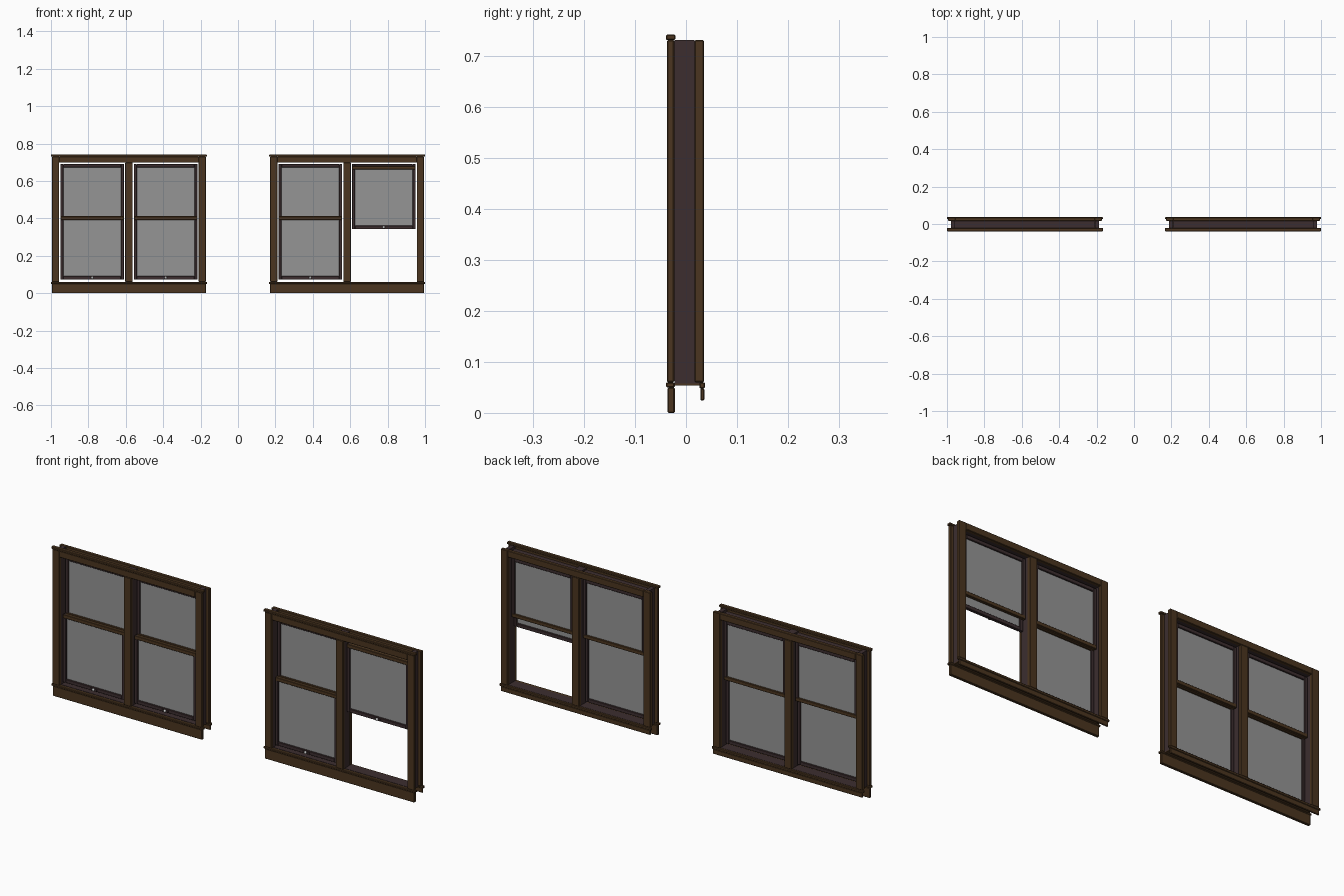
import bpy, bmesh
from mathutils import Matrix, Vector

cube = bpy.data.objects.get("Cube")
if cube:
    bpy.data.objects.remove(cube, do_unlink=True)


def material(name, r, g, b, alpha=1.0):
    m = bpy.data.materials.new(name)
    m.use_nodes = True
    m.diffuse_color = (r, g, b, alpha)
    shader = m.node_tree.nodes["Principled BSDF"]
    shader.inputs["Base Color"].default_value = (r, g, b, 1)
    shader.inputs["Alpha"].default_value = alpha
    shader.inputs["Roughness"].default_value = 0.6
    return m


WOOD = material("brown wood", 0.07, 0.036, 0.014)
LINER = material("dark plum liner", 0.045, 0.027, 0.028)
GLASS = material("grey glass", 0.30, 0.30, 0.30, 0.65)
METAL = material("pale metal", 0.55, 0.55, 0.55)


def finish(name, bm, mat, bevel=0.0):
    mesh = bpy.data.meshes.new(name)
    bm.to_mesh(mesh)
    bm.free()
    mesh.materials.append(mat)
    ob = bpy.data.objects.new(name, mesh)
    bpy.context.collection.objects.link(ob)
    if bevel:
        mod = ob.modifiers.new("soft edge", 'BEVEL')
        mod.width = bevel
        mod.segments = 1
    return ob


def boxes(name, mat, items, bevel=0.0):
    """Join boxes given as (x range, y range, z range) into one part."""
    bm = bmesh.new()
    for ranges in items:
        low = Vector([r[0] for r in ranges])
        high = Vector([r[1] for r in ranges])
        size = Matrix.Diagonal((*(high - low), 1))
        bmesh.ops.create_cube(bm, matrix=Matrix.Translation((low + high) / 2) @ size)
    return finish(name, bm, mat, bevel)


# Shared dimensions
HALF, OUTER, INNER, MULL = 0.417, 0.411, 0.373, 0.02
SILL, HEAD, TOP = 0.06, 0.698, 0.73
FRONT, BACK, DEPTH = (-0.037, -0.023), (0.017, 0.035), (-0.023, 0.017)


def casing(name, cx, y):
    """Two side trims, centre mullion trim and header on one face."""
    sides = [((cx - OUTER, cx - INNER), y, (SILL, TOP)),
             ((cx + INNER, cx + OUTER), y, (SILL, TOP)),
             ((cx - MULL, cx + MULL), y, (SILL, HEAD)),
             ((cx - INNER, cx + INNER), y, (HEAD, TOP))]
    boxes(name, WOOD, sides, 0.002)


def sash(name, cx, y, z0, z1, meeting_at_top):
    """Framed pane, with a wooden meeting rail at one end."""
    half, stile, rail = 0.170, 0.016, 0.018
    x0, x1 = cx - half, cx + half
    bottom, top = (z0, z0 + rail), (z1 - rail, z1)
    meet, plain = (top, bottom) if meeting_at_top else (bottom, top)
    boxes(name + "_frame", LINER,
          [((x0, x0 + stile), y, (z0, z1)), ((x1 - stile, x1), y, (z0, z1)),
           ((x0 + stile, x1 - stile), y, plain)], 0.0015)
    boxes(name + "_meeting_rail", WOOD,
          [((x0 + 0.001, x1 - 0.001), (y[0] - 0.001, y[1] + 0.001), meet)], 0.0015)
    bm = bmesh.new()
    ym = sum(y) / 2
    corners = [(x0 + stile, z0 + rail), (x1 - stile, z0 + rail),
               (x1 - stile, z1 - rail), (x0 + stile, z1 - rail)]
    bm.faces.new([bm.verts.new((x, ym, z)) for x, z in corners])
    finish(name + "_glass", bm, GLASS)


def sash_lift(name, cx, y, z):
    """Small lift on the bottom rail: dark plate and pale knob."""
    boxes(name + "_plate", LINER, [((cx - 0.018, cx + 0.018), (y - 0.004, y), (z - 0.004, z + 0.004))])
    bm = bmesh.new()
    bmesh.ops.create_uvsphere(bm, u_segments=12, v_segments=8, radius=0.007,
                              matrix=Matrix.Translation((cx, y - 0.005, z)))
    for f in bm.faces:
        f.smooth = True
    finish(name + "_knob", bm, METAL)


def window(tag, cx, lifts):
    casing(tag + "_front_casing", cx, FRONT)
    casing(tag + "_back_casing", cx, BACK)

    # Jambs, mullion core and head liner between the casings
    boxes(tag + "_jambs", LINER,
          [((cx - 0.395, cx - INNER - 0.001), DEPTH, (SILL, TOP)),
           ((cx + INNER + 0.001, cx + 0.395), DEPTH, (SILL, TOP)),
           ((cx - MULL + 0.001, cx + MULL - 0.001), DEPTH, (SILL, TOP - 0.004)),
           ((cx - INNER, cx + INNER), DEPTH, (HEAD + 0.002, TOP - 0.012))])

    # Sill board with liner on top
    boxes(tag + "_sill_liner", LINER, [((cx - 0.395, cx + 0.395), (-0.023, 0.028), (0.058, 0.061))])
    boxes(tag + "_sill_board", WOOD, [((cx - 0.395, cx + 0.395), (-0.023, 0.028), (0.054, 0.058))])

    # Head cap, sill noses and aprons
    wide, trim = (cx - HALF, cx + HALF), (cx - OUTER, cx + OUTER)
    boxes(tag + "_head_cap", WOOD, [(wide, (-0.039, -0.021), (TOP, 0.741))], 0.002)
    boxes(tag + "_front_sill", WOOD,
          [(wide, (-0.039, -0.022), (0.05, SILL)), (trim, (-0.036, -0.022), (0, 0.05))], 0.002)
    boxes(tag + "_back_sill", WOOD,
          [(wide, (0.026, 0.037), (0.048, SILL)), (trim, (0.028, 0.036), (0.024, 0.048))], 0.002)

    # A sliding pair of sashes in each opening
    for side, lift in zip((-1, 1), lifts):
        px = cx + side * (MULL + INNER) / 2
        part = tag + ("_right" if side < 0 else "_left")
        sash(part + "_upper_sash", px, (0.0, 0.013), 0.395, 0.69, False)
        sash(part + "_lower_sash", px, (-0.018, -0.003), 0.073 + lift, 0.41 + lift, True)
        sash_lift(part + "_lift", px, -0.018, 0.082 + lift)


window("right_window", -0.583, (0, 0))
window("left_window", 0.583, (0, 0.27))
